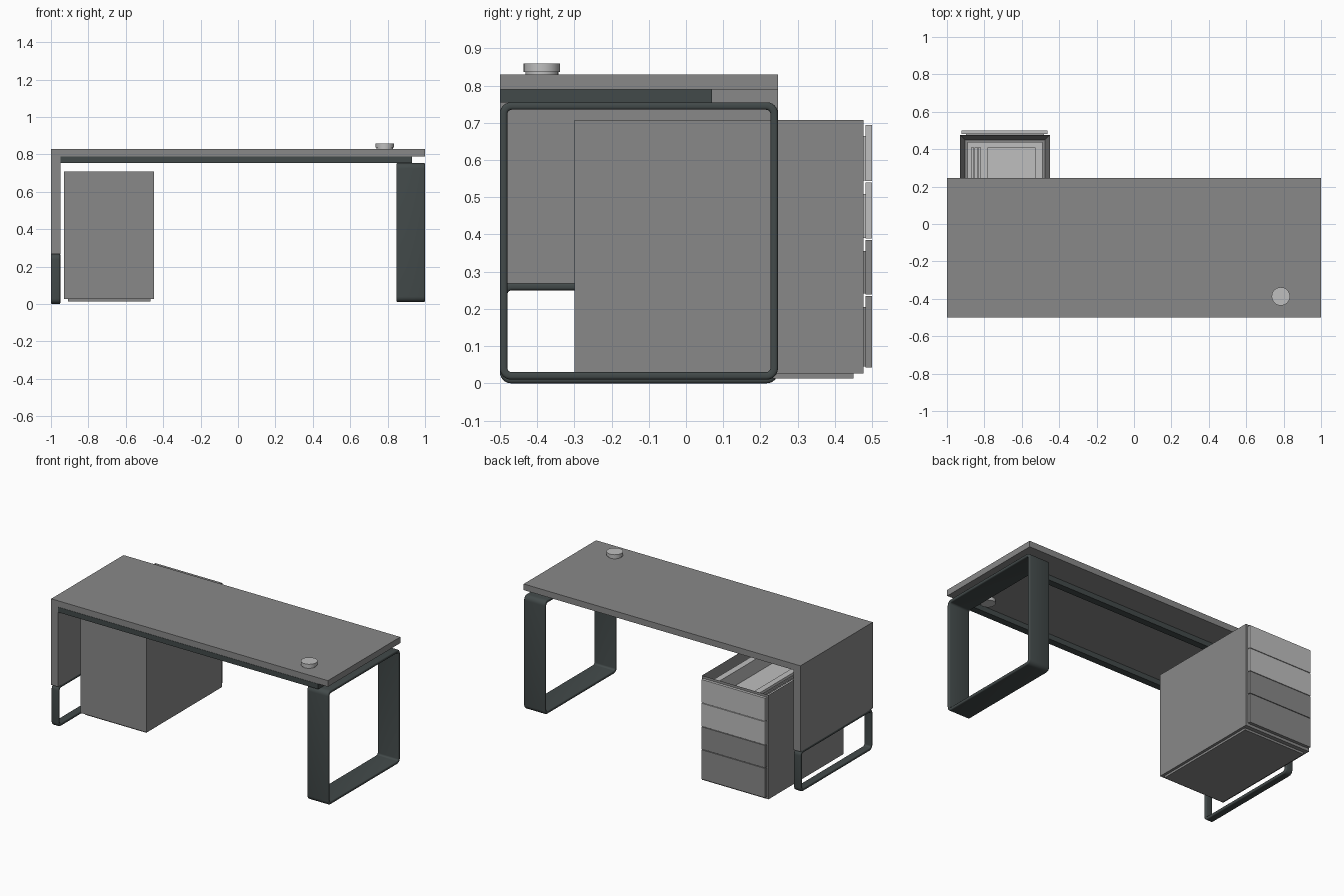
import bpy, bmesh, math
from mathutils import Vector

if "Cube" in bpy.data.objects:
    bpy.data.objects.remove(bpy.data.objects["Cube"], do_unlink=True)


def material(name, r, g, b):
    m = bpy.data.materials.new(name)
    m.use_nodes = True
    m.diffuse_color = (r, g, b, 1)
    m.node_tree.nodes["Principled BSDF"].inputs["Base Color"].default_value = (r, g, b, 1)
    return m


GREY = material("mid grey", 0.25, 0.25, 0.25)
LIGHT = material("light grey", 0.52, 0.52, 0.52)
DARK = material("dark steel", 0.055, 0.068, 0.068)


def finish(name, bm, mat, smooth=False):
    bmesh.ops.recalc_face_normals(bm, faces=bm.faces)
    mesh = bpy.data.meshes.new(name)
    bm.to_mesh(mesh)
    bm.free()
    mesh.materials.append(mat)
    ob = bpy.data.objects.new(name, mesh)
    bpy.context.collection.objects.link(ob)
    if smooth:
        bpy.ops.object.select_all(action="DESELECT")
        ob.select_set(True)
        bpy.context.view_layer.objects.active = ob
        bpy.ops.object.shade_smooth_by_angle(angle=math.radians(40))
    return ob


def add_box(bm, x, y, z):
    """Box from (low, high) ranges on each axis."""
    verts = bmesh.ops.create_cube(bm, size=1)["verts"]
    for v in verts:
        v.co = Vector([(a + b) / 2 + c * (b - a) for (a, b), c in zip((x, y, z), v.co)])
    return verts


def box(name, mat, x, y, z):
    bm = bmesh.new()
    add_box(bm, x, y, z)
    return finish(name, bm, mat)


def rounded_rect(y, z, r, steps=6):
    pts = []
    corners = [(y[1] - r, z[1] - r), (y[0] + r, z[1] - r), (y[0] + r, z[0] + r), (y[1] - r, z[0] + r)]
    for i, (cy, cz) in enumerate(corners):
        for s in range(steps + 1):
            a = math.pi / 2 * (i + s / steps)
            pts.append((cy + r * math.cos(a), cz + r * math.sin(a)))
    return pts


def loop_leg(name, x, y, z, bar=0.02):
    """Flat steel band bent into a closed rounded rectangle."""
    bm = bmesh.new()
    outer = rounded_rect(y, z, 0.03)
    inner = rounded_rect((y[0] + bar, y[1] - bar), (z[0] + bar, z[1] - bar), 0.012)
    rings = [[bm.verts.new((px, *p)) for p in pts]
             for pts, px in ((outer, x[0]), (outer, x[1]), (inner, x[1]), (inner, x[0]))]
    n = len(outer)
    for k in range(4):
        a, b = rings[k], rings[(k + 1) % 4]
        for i in range(n):
            j = (i + 1) % n
            bm.faces.new((a[i], a[j], b[j], b[i]))
    bmesh.ops.recalc_face_normals(bm, faces=bm.faces)
    rims = [e for e in bm.edges if e.calc_face_angle(0) > 1]
    bmesh.ops.bevel(bm, geom=rims, offset=0.007, segments=3, profile=0.5, affect="EDGES")
    finish(name, bm, DARK, smooth=True)


def cylinder(name, mat, x, y, z, r):
    bm = bmesh.new()
    bmesh.ops.create_cone(bm, cap_ends=True, segments=32, radius1=r, radius2=r, depth=z[1] - z[0])
    bmesh.ops.translate(bm, verts=bm.verts, vec=(x, y, sum(z) / 2))
    finish(name, bm, mat, smooth=True)


# Worktop and side panel
DEPTH = (-0.5, 0.247)
box("desk_top", GREY, (-1, 1), DEPTH, (0.79, 0.83))
box("side_panel", GREY, (-1, -0.95), DEPTH, (0.268, 0.79))

# Steel loops: wide one at one end, low one under the panel
loop_leg("wide_leg_loop", (0.848, 1), DEPTH, (0.01, 0.755))
loop_leg("low_leg_loop", (-1, -0.95), DEPTH, (0, 0.27))

# Frame beneath the worktop
bm = bmesh.new()
RAIL = (0.755, 0.789)
for y in ((-0.5, -0.455), (0.025, 0.07)):
    add_box(bm, (-0.95, 0.93), y, RAIL)
for x in ((-0.95, -0.905), (0.885, 0.93)):
    add_box(bm, x, (-0.455, 0.025), RAIL)
finish("under_frame", bm, DARK)

# Cable grommet passing through the worktop
cylinder("grommet_sleeve", LIGHT, 0.785, -0.387, (0.768, 0.836), 0.044)
cylinder("grommet_cap", LIGHT, 0.785, -0.387, (0.836, 0.859), 0.049)

# Drawer cabinet with an open top
bm = bmesh.new()
add_box(bm, (-0.93, -0.45), (-0.3, 0.477), (0.027, 0.708))
top = max(bm.faces, key=lambda f: f.calc_center_median().z)
bmesh.ops.inset_region(bm, faces=[top], thickness=0.038)
bmesh.ops.translate(bm, verts=top.verts, vec=(0, 0, -0.16))
finish("cabinet", bm, GREY)
box("cabinet_plinth", GREY, (-0.91, -0.467), (-0.28, 0.45), (0.013, 0.027))

# Drawer fronts, with the drawer bodies just behind them
FRONTS = [(0.043, 0.235, GREY), (0.239, 0.385, GREY), (0.389, 0.539, LIGHT), (0.543, 0.694, LIGHT)]
for i, (low, high, mat) in enumerate(FRONTS, 1):
    box(f"drawer_front_{i}", mat, (-0.922, -0.462), (0.482, 0.5), (low, high))
    box(f"drawer_body_{i}", mat, (-0.897, -0.482), (0.474, 0.483), (low + 0.002, high - 0.03))

# Pen tray of the top drawer: floor, rim walls and thin pen ribs
bm = bmesh.new()
TRAY = (0.56, 0.668)
add_box(bm, (-0.891, -0.489), (-0.261, 0.438), (0.55, 0.575))
for x in ((-0.891, -0.87), (-0.82, -0.78), (-0.53, -0.489)):
    add_box(bm, x, (-0.261, 0.438), TRAY)
for y in ((-0.261, -0.22), (0.408, 0.438)):
    add_box(bm, (-0.87, -0.53), y, TRAY)
for x in (-0.858, -0.838):
    add_box(bm, (x, x + 0.007), (-0.22, 0.408), (0.57, 0.66))
finish("pen_tray", bm, LIGHT)
